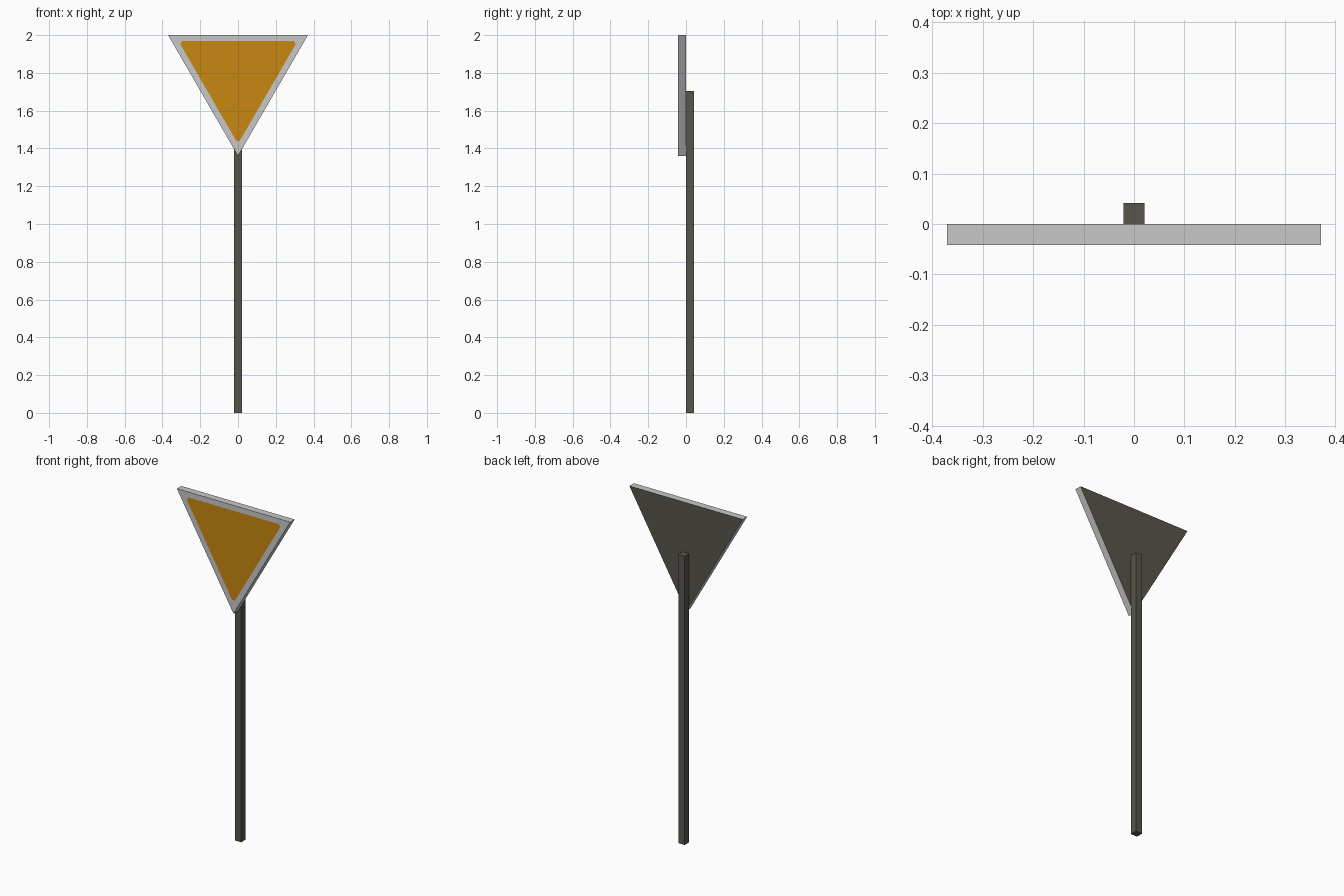
import bpy, bmesh

if "Cube" in bpy.data.objects:
    bpy.data.objects.remove(bpy.data.objects["Cube"])


def material(name, rgb):
    m = bpy.data.materials.new(name)
    m.diffuse_color = (*rgb, 1)
    m.use_nodes = True
    m.node_tree.nodes["Principled BSDF"].inputs["Base Color"].default_value = m.diffuse_color
    return m


grey = material("light grey", (0.58, 0.58, 0.58))
orange = material("amber", (0.58, 0.242, 0.005))
dark = material("dark metal", (0.098, 0.091, 0.070))


def add_object(name, bm, mats):
    me = bpy.data.meshes.new(name)
    bm.to_mesh(me)
    bm.free()
    for m in mats:
        me.materials.append(m)
    ob = bpy.data.objects.new(name, me)
    bpy.context.collection.objects.link(ob)
    return ob


def prism(profile, y0, y1):
    """Extrude an (x, z) outline from y0 to y1."""
    bm = bmesh.new()
    f = bm.faces.new([bm.verts.new((x, y0, z)) for x, z in profile])
    ext = bmesh.ops.extrude_face_region(bm, geom=[f], use_keep_orig=True)
    for v in ext["geom"]:
        if isinstance(v, bmesh.types.BMVert):
            v.co.y = y1
    bmesh.ops.recalc_face_normals(bm, faces=bm.faces)
    bm.normal_update()
    return bm


# Triangular sign board: grey rim, dark back, amber inset panel with clipped tips
bm = prism([(-0.37, 2.0), (0.37, 2.0), (0.0, 1.36)], -0.042, 0.0)
front = next(f for f in bm.faces if f.normal.y < -0.9)
bmesh.ops.inset_region(bm, faces=[front], thickness=0.032, use_even_offset=True)
bmesh.ops.bevel(bm, geom=list(front.verts), offset=0.018, segments=1, affect='VERTICES')
bm.normal_update()
for f in bm.faces:
    if f.normal.y > 0.9:
        f.material_index = 2
    elif f.normal.y < -0.9 and f.calc_area() > 0.08:
        f.material_index = 1
    else:
        f.material_index = 0
add_object("sign_board", bm, [grey, orange, dark])

# Square post behind the board
bm = prism([(-0.021, 0), (0.021, 0), (0.021, 1.705), (-0.021, 1.705)], 0.0, 0.042)
add_object("post", bm, [dark])
